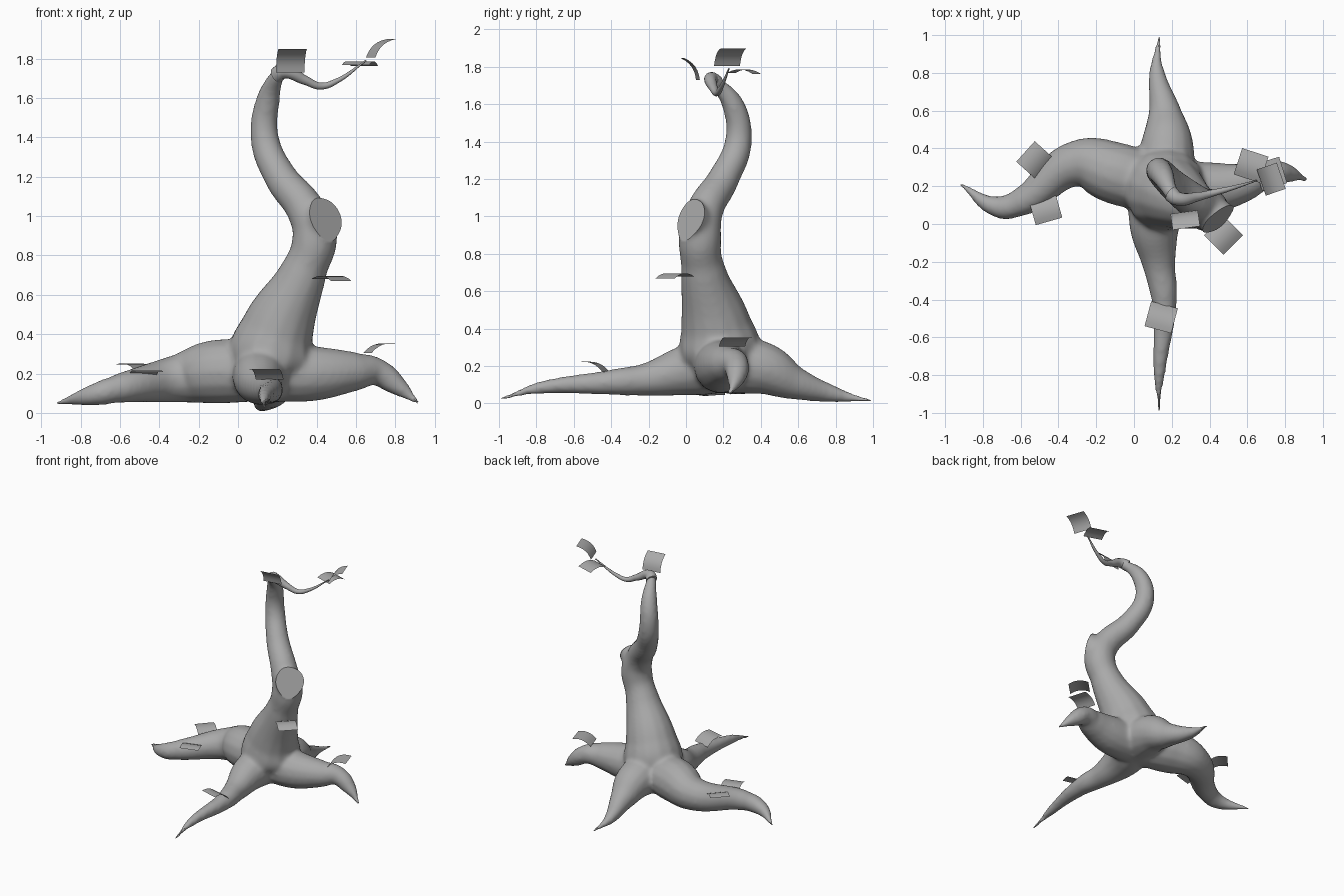
import bpy, bmesh
from math import sin, cos, radians
from mathutils import Vector

if "Cube" in bpy.data.objects:
    bpy.data.objects.remove(bpy.data.objects["Cube"])

grey = bpy.data.materials.new("plain grey")
grey.use_nodes = True
grey.diffuse_color = (.4, .4, .4, 1)
grey.node_tree.nodes["Principled BSDF"].inputs["Base Color"].default_value = grey.diffuse_color


def limb(name, *points):
    """Tapering tube through (x, y, z, radius) points."""
    curve = bpy.data.curves.new(name, "CURVE")
    curve.dimensions = "3D"
    curve.bevel_depth = 1
    curve.bevel_resolution = 5
    curve.resolution_u = 10
    curve.use_fill_caps = True
    spline = curve.splines.new("BEZIER")
    spline.radius_interpolation = "CARDINAL"
    spline.bezier_points.add(len(points) - 1)
    for knot, (x, y, z, radius) in zip(spline.bezier_points, points):
        knot.co = (x, y, z)
        knot.radius = radius
        knot.handle_left_type = knot.handle_right_type = "AUTO"
    obj = bpy.data.objects.new(name, curve)
    bpy.context.collection.objects.link(obj)
    bpy.ops.object.select_all(action="DESELECT")
    obj.select_set(True)
    bpy.context.view_layer.objects.active = obj
    bpy.ops.object.convert(target="MESH")
    return bpy.context.object


def root(name, *points):
    """Limb that grows out of the shared foot of the trunk."""
    return limb(name, (.15, .19, .2, .145), *points)


def leaf(name, x, y, z, heading, pitch, size=.073, bow=.022):
    """Square sheet, arched along the direction it points in."""
    h, p = radians(heading), radians(pitch)
    along = Vector((cos(h) * cos(p), sin(h) * cos(p), sin(p)))
    across = Vector((-sin(h), cos(h), 0))
    normal = along.cross(across)
    bm = bmesh.new()
    bmesh.ops.create_grid(bm, x_segments=6, y_segments=3, size=1)
    for vert in bm.verts:
        a, b, _ = vert.co
        vert.co = Vector((x, y, z)) + (along * a + across * b) * size + normal * bow * (.5 - a * a)
    mesh = bpy.data.meshes.new(name)
    bm.to_mesh(mesh)
    bm.free()
    obj = bpy.data.objects.new(name, mesh)
    bpy.context.collection.objects.link(obj)
    return obj


# Trunk and sawn-off stub
trunk = limb("trunk", (.15, .19, .12, .1), (.16, .185, .25, .21), (.2, .16, .42, .19),
             (.335, .09, .72, .12), (.39, .075, .9, .115), (.345, .1, 1.03, .1),
             (.215, .2, 1.2, .085), (.135, .28, 1.4, .073), (.155, .25, 1.6, .06),
             (.205, .145, 1.73, .036))
stub = limb("stub", (.35, .12, .93, .09), (.48, -.01, 1.01, .11))

# Four spreading roots
right_root = root("right_root", (-.1, .27, .21, .165), (-.3, .32, .175, .125),
                  (-.6, .115, .125, .077), (-.72, .09, .095, .058), (-.925, .215, .05, .012))
left_root = root("left_root", (.4, .19, .2, .14), (.6, .225, .21, .1),
                 (.7, .265, .21, .073), (.8, .27, .145, .055), (.92, .233, .047, .012))
back_root = root("back_root", (.175, .4, .19, .145), (.165, .58, .11, .092),
                 (.12, .82, .043, .04), (.135, 1, .013, .011))
front_root = root("front_root", (.11, .02, .18, .14), (.13, -.2, .13, .092),
                  (.16, -.4, .113, .068), (.133, -.8, .08, .033), (.132, -.995, .022, .011))

# Fuse into one smooth body
for part in (trunk, stub, right_root, left_root, back_root, front_root):
    part.select_set(True)
bpy.context.view_layer.objects.active = trunk
bpy.ops.object.join()
tree = bpy.context.object
tree.name = "tree_body"
fuse = tree.modifiers.new("fuse", "REMESH")
fuse.mode = "VOXEL"
fuse.voxel_size = .014
soften = tree.modifiers.new("soften", "SMOOTH")
soften.iterations = 14
for modifier in ("fuse", "soften"):
    bpy.ops.object.modifier_apply(modifier=modifier)

# Saw the stub flat
cut, normal = Vector((.44, .025, .995)), Vector((.62, -.72, .32)).normalized()
bm = bmesh.new()
bm.from_mesh(tree.data)
near = [f for f in bm.faces if (f.calc_center_median() - cut).length < .22]
edges = list({e for f in near for e in f.edges})
verts = list({v for f in near for v in f.verts})
bmesh.ops.bisect_plane(bm, geom=near + edges + verts, plane_co=cut, plane_no=normal)
for v in bm.verts:
    height = (v.co - cut).dot(normal)
    if height > 0 and (v.co - cut).length < .2:
        v.co -= normal * height
bm.to_mesh(tree.data)
bm.free()

# Thin curling twig
twig = limb("twig", (.195, .16, 1.715, .042), (.23, .135, 1.735, .037), (.34, .145, 1.69, .024),
            (.42, .165, 1.66, .018), (.5, .185, 1.685, .013), (.65, .23, 1.79, .004))

leaves = [
    leaf("right_root_back_leaf", -.52, .335, .237, -42, -15),
    leaf("right_root_front_leaf", -.47, .085, .203, -74, 12),
    leaf("front_root_leaf", .145, -.49, .205, 75, -21),
    leaf("left_root_leaf", .72, .265, .337, 17, 18),
    leaf("trunk_leaf", .475, -.06, .685, -45, -4),
    leaf("crown_leaf", .27, .03, 1.795, -82, 54),
    leaf("twig_side_leaf", .62, .31, 1.775, 72, -2),
    leaf("twig_tip_leaf", .72, .235, 1.86, 19, 40),
]

# Material and smooth shading
bpy.ops.object.select_all(action="DESELECT")
for obj in [tree, twig] + leaves:
    obj.data.materials.clear()
    obj.data.materials.append(grey)
    obj.select_set(True)
bpy.context.view_layer.objects.active = tree
bpy.ops.object.shade_smooth_by_angle(angle=radians(40))
